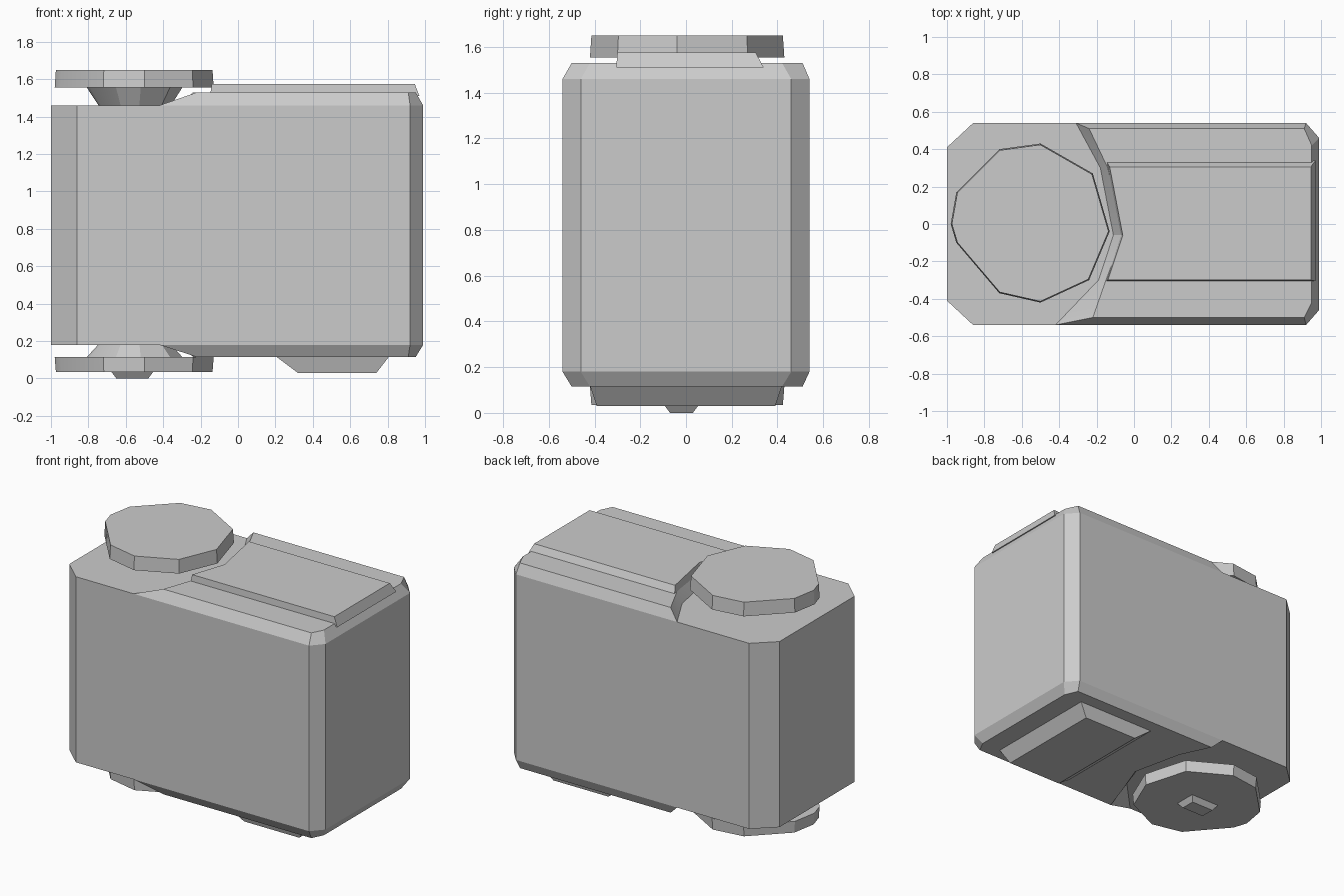
import bpy
import bmesh
from math import radians

cube = bpy.data.objects.get("Cube")
if cube:
    bpy.data.objects.remove(cube, do_unlink=True)

grey = bpy.data.materials.new("plain grey")
grey.use_nodes = True
colour = (0.6, 0.6, 0.6, 1)
grey.diffuse_color = colour
grey.node_tree.nodes["Principled BSDF"].inputs["Base Color"].default_value = colour


def loft(name, *layers):
    """Join outlines with equal point counts, each given as (points, z)."""
    bm = bmesh.new()
    rings = [[bm.verts.new((x, y, z)) for x, y in pts] for pts, z in layers]
    bm.faces.new(rings[0])
    bm.faces.new(rings[-1])
    for low, high in zip(rings, rings[1:]):
        for i in range(len(low)):
            j = (i + 1) % len(low)
            bm.faces.new((low[i], low[j], high[j], high[i]))
    bmesh.ops.recalc_face_normals(bm, faces=bm.faces)
    mesh = bpy.data.meshes.new(name)
    bm.to_mesh(mesh)
    bm.free()
    mesh.materials.append(grey)
    obj = bpy.data.objects.new(name, mesh)
    bpy.context.collection.objects.link(obj)
    bpy.context.view_layer.objects.active = obj
    bpy.ops.object.select_all(action="DESELECT")
    obj.select_set(True)
    bpy.ops.object.shade_smooth_by_angle(angle=radians(25))
    return obj


def box(x0, x1, y0, y1):
    return [(x0, y0), (x1, y0), (x1, y1), (x0, y1)]


def scaled(pts, s, cx=-0.55, cy=0.0):
    return [(cx + (x - cx) * s, cy + (y - cy) * s) for x, y in pts]


# Main body with wide chamfers on one end and narrow ones on the other
body = [(-0.86, -0.54), (0.92, -0.54), (0.99, -0.46), (0.99, 0.46),
        (0.92, 0.54), (-0.86, 0.54), (-1, 0.41), (-1, -0.41)]
loft("body", (body, 0.18), (body, 1.46))

# Raised shoulder and lowered base, both curving around the discs
wide = [(-0.42, -0.54), (0.92, -0.54), (0.99, -0.46), (0.99, 0.46), (0.92, 0.54),
        (-0.31, 0.54), (-0.18, 0.3), (-0.11, -0.06), (-0.19, -0.3)]
narrow = [(-0.22, -0.5), (0.91, -0.5), (0.95, -0.42), (0.95, 0.42), (0.91, 0.51),
          (-0.24, 0.51), (-0.14, 0.3), (-0.06, -0.06), (-0.15, -0.3)]
loft("shoulder", (wide, 1.46), (narrow, 1.53))
loft("base", (wide, 0.18), (narrow, 0.115))

# Ridge along the top
ridge_low = [(-0.15, -0.305), (0.97, -0.305), (0.97, 0.34), (-0.15, 0.34), (-0.07, -0.06)]
ridge_high = [(-0.14, -0.3), (0.945, -0.3), (0.945, 0.305), (-0.13, 0.305), (-0.06, -0.06)]
loft("ridge", (ridge_low, 1.51), (ridge_high, 1.575))

# Tapered plate under the body
loft("bottom_plate", (box(0.2, 0.81, -0.42, 0.42), 0.12),
     (box(0.32, 0.74, -0.39, 0.39), 0.03))

# Discs on necks, above and below
disc = [(-0.5, 0.43), (-0.22, 0.27), (-0.13, -0.04), (-0.24, -0.3), (-0.5, -0.42),
        (-0.72, -0.37), (-0.95, -0.1), (-0.98, 0.0), (-0.95, 0.17), (-0.72, 0.4)]
for name, face, rim, neck in (("top", 1.65, 1.555, 1.45), ("bottom", 0.035, 0.115, 0.19)):
    loft(name + "_disc", (disc, rim), (scaled(disc, 0.985), face))
    loft(name + "_neck", (scaled(disc, 0.44), neck),
         (scaled(disc, 0.6), rim))

# Small foot under the lower disc
loft("foot", (box(-0.68, -0.45, -0.1, 0.06), 0.04), (box(-0.65, -0.48, -0.07, 0.03), 0))
